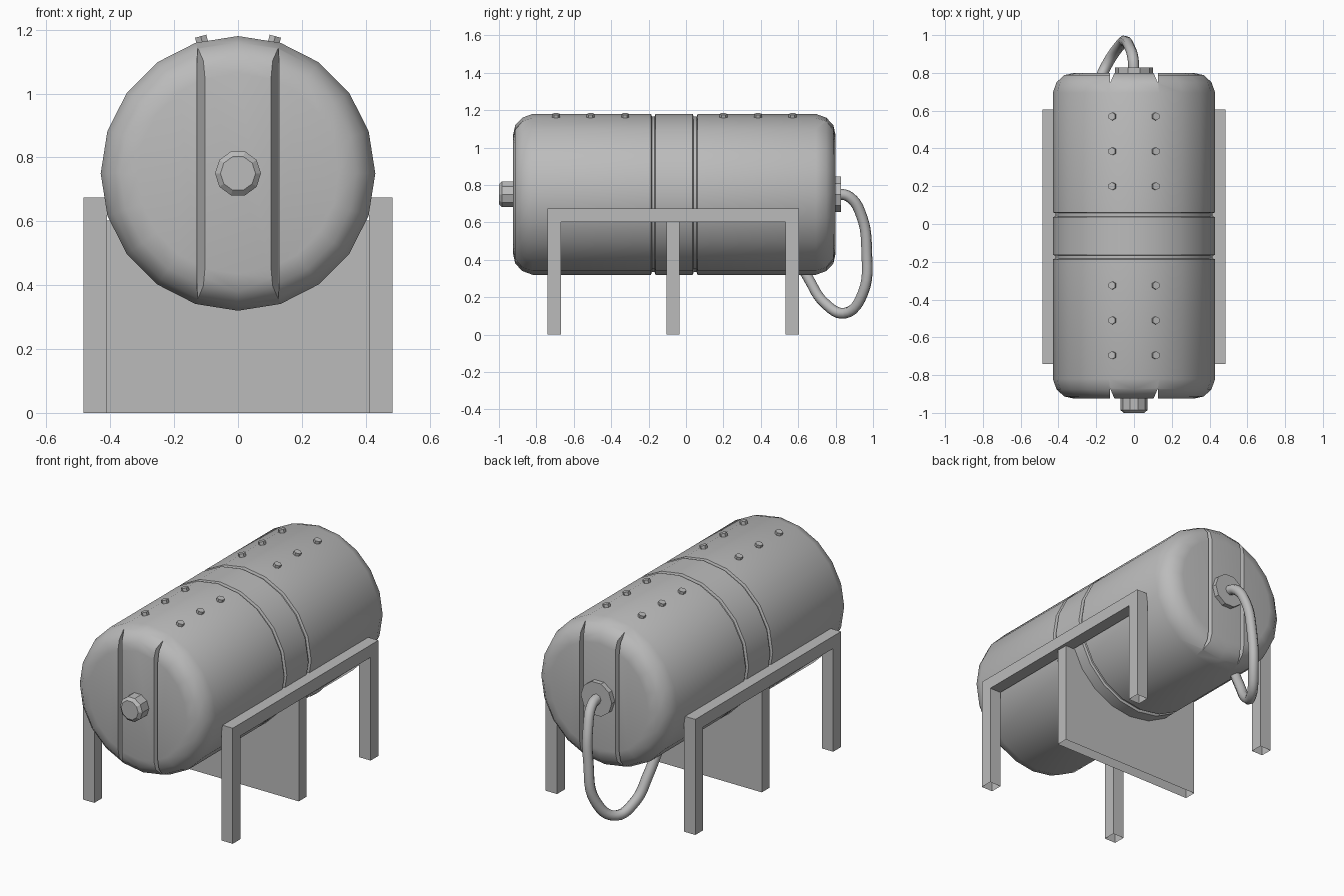
import bpy, bmesh, math
from mathutils import Matrix, Vector

cube = bpy.data.objects.get("Cube")
if cube:
    bpy.data.objects.remove(cube, do_unlink=True)

grey = bpy.data.materials.new("plain_grey")
grey.use_nodes = True
GREY = (0.5, 0.5, 0.5, 1)
grey.diffuse_color = GREY
grey.node_tree.nodes["Principled BSDF"].inputs["Base Color"].default_value = GREY

AXIS_Z = 0.75   # height of the tank's axis
RADIUS = 0.43


def finish(name, bm, smooth=None):
    bmesh.ops.recalc_face_normals(bm, faces=bm.faces)
    mesh = bpy.data.meshes.new(name)
    bm.to_mesh(mesh)
    bm.free()
    ob = bpy.data.objects.new(name, mesh)
    bpy.context.collection.objects.link(ob)
    mesh.materials.append(grey)
    if smooth:
        shade(ob, smooth)
    return ob


def select(ob):
    bpy.ops.object.select_all(action='DESELECT')
    ob.select_set(True)
    bpy.context.view_layer.objects.active = ob


def shade(ob, degrees):
    select(ob)
    bpy.ops.object.shade_smooth_by_angle(angle=math.radians(degrees))


def lathe(name, profile, sides, smooth=None):
    """Turn (radius, y) points about the tank's axis, closing both ends."""
    bm = bmesh.new()
    rings = []
    for r, y in profile:
        angles = [2 * math.pi * k / sides for k in range(sides)]
        rings.append([bm.verts.new((r * math.cos(a), y, AXIS_Z + r * math.sin(a))) for a in angles])
    for a, b in zip(rings, rings[1:]):
        for k in range(sides):
            n = (k + 1) % sides
            bm.faces.new((a[k], a[n], b[n], b[k]))
    bm.faces.new(rings[0])
    bm.faces.new(rings[-1])
    return finish(name, bm, smooth)


def prism(name, outline, axis, start, end, open_bottom=False):
    """Extrude a 2D outline along x (points are y, z) or z (points are x, y)."""
    bm = bmesh.new()
    place = (lambda p: (start, *p)) if axis == 'x' else (lambda p: (*p, start))
    face = bm.faces.new([bm.verts.new(place(p)) for p in outline])
    moved = bmesh.ops.extrude_face_region(bm, geom=[face])['geom']
    shift = (end - start, 0, 0) if axis == 'x' else (0, 0, end - start)
    bmesh.ops.translate(bm, vec=shift, verts=[v for v in moved if isinstance(v, bmesh.types.BMVert)])
    bmesh.ops.recalc_face_normals(bm, faces=bm.faces)
    if open_bottom:
        feet = [f for f in bm.faces if f.calc_center_median().z < 0.001]
        bmesh.ops.delete(bm, geom=feet, context='FACES_ONLY')
    return finish(name, bm)


# Tank body: rounded ends and two shallow ring grooves
FRONT, BACK = -0.925, 0.80
cap = [(0.315, 0), (0.37, 0.012), (0.41, 0.05), (RADIUS, 0.105)]
profile = [(r, FRONT + d) for r, d in cap]
for y0, y1 in ((-0.187, -0.163), (0.036, 0.062)):
    inner = RADIUS - 0.014
    profile += [(RADIUS, y0), (inner, y0 + 0.005), (inner, y1 - 0.005), (RADIUS, y1)]
profile += [(r, BACK - d) for r, d in reversed(cap)]
tank = lathe("tank_body", profile, 20)

# Vertical V grooves cut in both tank ends
for end, out in ((FRONT, -1), (BACK, 1)):
    for side in (-1, 1):
        wedge = [(0.131 * side, end + 0.1 * out), (0.127 * side, end - 0.055 * out),
                 (0.103 * side, end + 0.001 * out), (0.103 * side, end + 0.1 * out)]
        cutter = prism("groove_cutter", wedge, 'z', 0.2, 1.3)
        cutter.hide_render = True
        mod = tank.modifiers.new("groove", 'BOOLEAN')
        mod.operation = 'DIFFERENCE'
        mod.solver = 'EXACT'
        mod.object = cutter
        select(tank)
        bpy.ops.object.modifier_apply(modifier=mod.name)
        bpy.data.objects.remove(cutter, do_unlink=True)
shade(tank, 35)

# Front port and back hose fitting
lathe("front_port", [(0.072, -0.92), (0.072, -0.985), (0.055, -1.0)], 10)
lathe("hose_fitting", [(0.1, 0.79), (0.1, 0.828)], 10)

# Two rows of hexagonal bolts on top
tilt = math.asin(0.113 / RADIUS)
for side in (-1, 1):
    for y in (-0.695, -0.51, -0.325, 0.2, 0.385, 0.57):
        bm = bmesh.new()
        bmesh.ops.create_cone(bm, cap_ends=True, segments=6, radius1=0.021, radius2=0.021, depth=0.04)
        spin = Matrix.Rotation(side * tilt, 4, 'Y')
        spot = Vector((0, y, AXIS_Z)) + spin @ Vector((0, 0, RADIUS - 0.005))
        bm.transform(Matrix.Translation(spot) @ spin)
        finish("bolt", bm)

# Hose looping from the back fitting to the tank's underside
curve = bpy.data.curves.new("hose", 'CURVE')
curve.dimensions = '3D'
curve.bevel_depth = 0.029
curve.bevel_resolution = 2
curve.resolution_u = 6
path = [(0, 0.80, 0.755), (-0.005, 0.875, 0.735), (-0.025, 0.94, 0.63), (-0.045, 0.966, 0.45),
        (-0.075, 0.945, 0.22), (-0.14, 0.85, 0.115), (-0.19, 0.74, 0.17), (-0.215, 0.655, 0.3),
        (-0.23, 0.59, 0.42)]
spline = curve.splines.new('BEZIER')
spline.bezier_points.add(len(path) - 1)
for point, co in zip(spline.bezier_points, path):
    point.co = co
    point.handle_left_type = point.handle_right_type = 'AUTO'
hose = bpy.data.objects.new("hose", curve)
bpy.context.collection.objects.link(hose)
select(hose)
bpy.ops.object.convert(target='MESH')
hose = bpy.context.view_layer.objects.active
hose.data.materials.clear()
hose.data.materials.append(grey)
shade(hose, 60)

# Side frames: two legs and a rail each
y0, y1, bar, top = -0.74, 0.605, 0.072, 0.675
frame = [(y0, 0), (y0 + bar, 0), (y0 + bar, top - bar), (y1 - bar, top - bar),
         (y1 - bar, 0), (y1, 0), (y1, top), (y0, top)]
for name, side in (("left", 1), ("right", -1)):
    prism(name + "_frame", frame, 'x', 0.41 * side, 0.484 * side, open_bottom=True)

# Cross plate under the middle of the tank
plate = [(-0.104, 0), (-0.034, 0), (-0.034, top - bar), (-0.104, top - bar)]
prism("cross_plate", plate, 'x', -0.466, 0.466, open_bottom=True)
